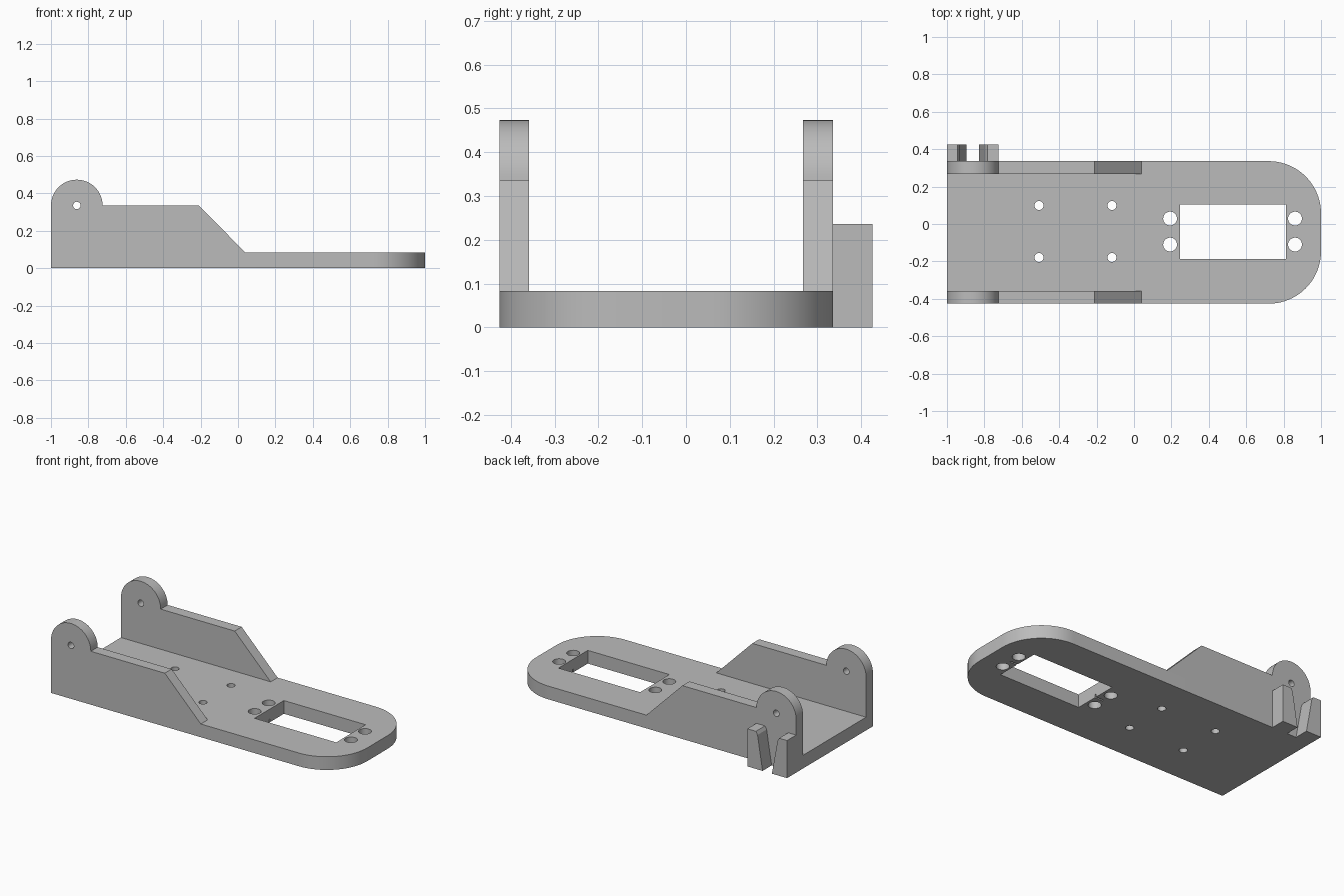
import bpy, bmesh
from math import sin, cos, pi, radians
from mathutils import Vector

cube = bpy.data.objects.get("Cube")
if cube:
    bpy.data.objects.remove(cube, do_unlink=True)

grey = bpy.data.materials.new("plain grey")
grey.use_nodes = True
colour = (0.5, 0.5, 0.5, 1)
grey.diffuse_color = colour
grey.node_tree.nodes["Principled BSDF"].inputs["Base Color"].default_value = colour

X0, X1 = -1.0, 1.0            # overall length
FRONT, BACK = -0.426, 0.336   # plate edges
THICK = 0.083                 # plate thickness
WALL_TOP = 0.335


def arc(cx, cy, r, start, end, n=20):
    """Points along an arc, angles in degrees."""
    angles = [radians(start + (end - start) * i / n) for i in range(n + 1)]
    return [(cx + r * cos(a), cy + r * sin(a)) for a in angles]


def circle(cx, cy, r):
    return arc(cx, cy, r, 0, 360, 32)[:-1]


def box(x0, x1, y0, y1):
    return [(x0, y0), (x1, y0), (x1, y1), (x0, y1)]


def prism(name, outline, low, high, axis="z"):
    """Extrude an outline along z (outline in xy) or along y (outline in xz)."""
    place = (lambda u, v, h: (u, v, h)) if axis == "z" else (lambda u, v, h: (u, h, v))
    bm = bmesh.new()
    face = bm.faces.new([bm.verts.new(place(u, v, low)) for u, v in outline])
    ext = bmesh.ops.extrude_face_region(bm, geom=[face])
    moved = [g for g in ext["geom"] if isinstance(g, bmesh.types.BMVert)]
    bmesh.ops.translate(bm, verts=moved, vec=Vector(place(0, 0, high - low)))
    bmesh.ops.recalc_face_normals(bm, faces=bm.faces)
    mesh = bpy.data.meshes.new(name)
    bm.to_mesh(mesh)
    bm.free()
    mesh.materials.append(grey)
    obj = bpy.data.objects.new(name, mesh)
    bpy.context.collection.objects.link(obj)
    return obj


def cut(obj, cutters):
    """Subtract the cutters, bake the result and remove the cutters."""
    for c in cutters:
        c.hide_render = True
        mod = obj.modifiers.new("cut", "BOOLEAN")
        mod.operation = "DIFFERENCE"
        mod.solver = "EXACT"
        mod.object = c
    bpy.context.view_layer.update()
    deps = bpy.context.evaluated_depsgraph_get()
    baked = bpy.data.meshes.new_from_object(obj.evaluated_get(deps))
    obj.modifiers.clear()
    obj.data = baked
    for c in cutters:
        bpy.data.objects.remove(c, do_unlink=True)


# Base plate with one rounded end
R = 0.28
base = prism("base_plate",
             [(X0, FRONT)] + arc(X1 - R, FRONT + R, R, -90, 0)
             + arc(X1 - R, BACK - R, R, 0, 90) + [(X0, BACK)], 0, THICK)

# Rectangular window, its screw holes and the four small mounting holes
holes = [(x, y, 0.037) for x in (0.193, 0.861) for y in (0.029, -0.11)]
holes += [(x, y, 0.024) for x in (-0.508, -0.118) for y in (0.099, -0.179)]
cutters = [prism("hole_cutter", circle(*h), -0.1, 0.2) for h in holes]
cutters.append(prism("window_cutter", box(0.246, 0.813, -0.187, 0.104), -0.1, 0.2))
# Fine grooves under the plate at both ends of the window
for x0, x1 in ((0.19, 0.26), (0.80, 0.865)):
    cutters.append(prism("groove_cutter", box(x0, x1, -0.046, -0.036), -0.1, 0.02))
cut(base, cutters)

# Side walls with a round pivot ear and a sloping end
PIVOT, EAR = -0.862, 0.138
wall_outline = ([(X0, THICK), (0.04, THICK), (-0.21, WALL_TOP)]
                + arc(PIVOT, WALL_TOP, EAR, 0, 180, 28))
walls = []
for name, y0, y1 in (("front_wall", FRONT, -0.358), ("back_wall", 0.267, BACK)):
    wall = prism(name, wall_outline, y0, y1, "y")
    cut(wall, [prism("pivot_cutter", circle(PIVOT, WALL_TOP, 0.02), y0 - 0.1, y1 + 0.1, "y")])
    walls.append(wall)

# Pair of tapered clip posts behind the back wall, leaning away from a V gap
POST = 0.236
clips = [
    prism("right_clip_post", [(X0, 0), (-0.895, 0), (-0.934, POST - 0.02),
                              (-0.945, POST), (X0, POST)], BACK, 0.426, "y"),
    prism("left_clip_post", [(-0.724, 0), (-0.83, 0), (-0.795, POST - 0.02),
                             (-0.784, POST), (-0.724, POST)], BACK, 0.426, "y"),
]

# Smooth the round surfaces, keep the edges sharp
bpy.ops.object.select_all(action="DESELECT")
for obj in [base] + walls:
    obj.select_set(True)
bpy.context.view_layer.objects.active = base
bpy.ops.object.shade_smooth_by_angle(angle=radians(30))
bpy.ops.object.select_all(action="DESELECT")
